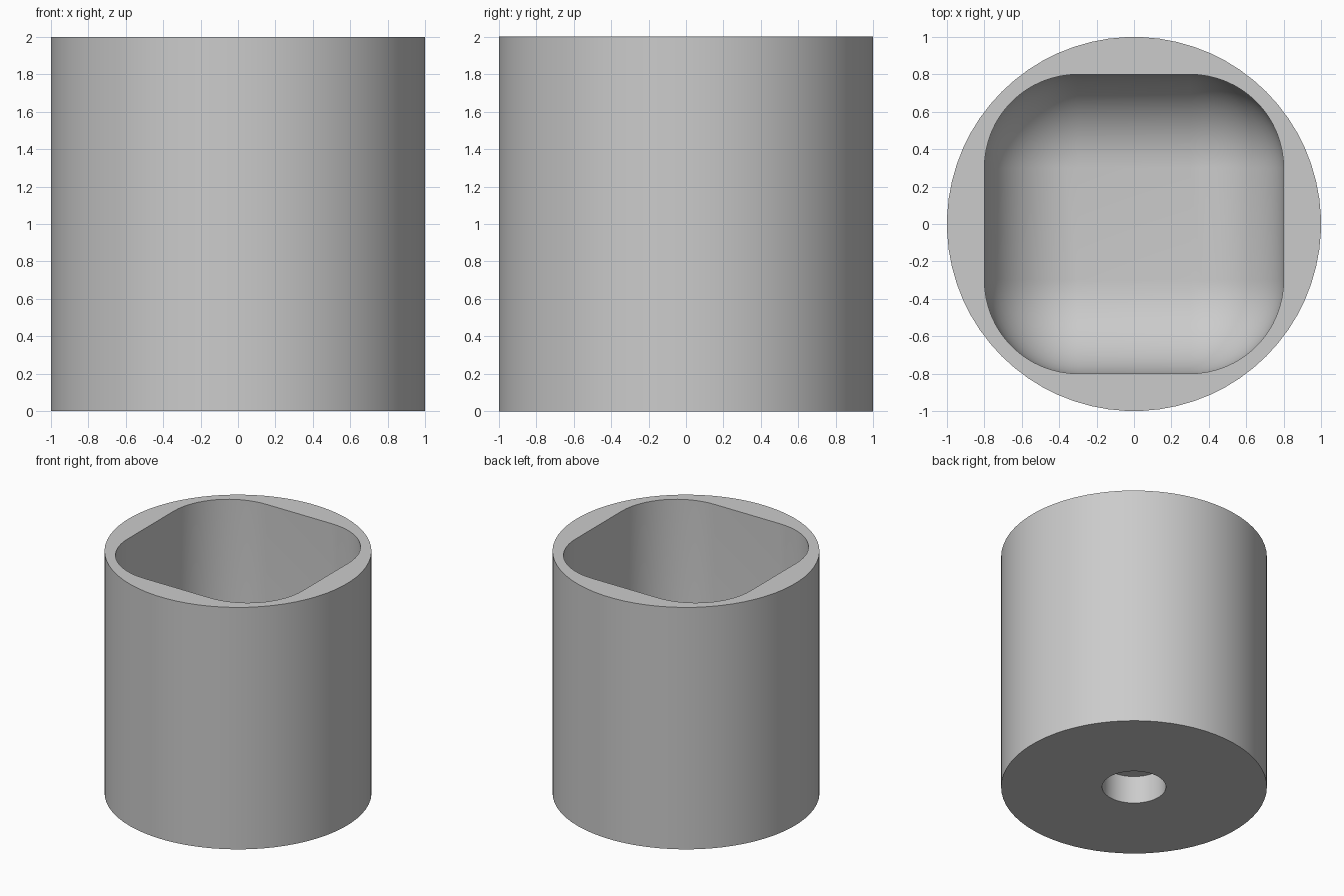
import bpy, bmesh, math

cube = bpy.data.objects.get("Cube")
if cube:
    bpy.data.objects.remove(cube, do_unlink=True)

ARC = 17                       # points per rounded corner
COUNT = ARC * 4                # points in every ring
FLOOR, FILLET, CORE = 0.4, 0.5, 0.3

grey = bpy.data.materials.new("light grey")
grey.use_nodes = True
colour = (0.6, 0.6, 0.6, 1)
grey.diffuse_color = colour
grey.node_tree.nodes["Principled BSDF"].inputs["Base Color"].default_value = colour

bm = bmesh.new()


def circle(radius, z):
    """Round ring of vertices."""
    angles = [(i + 0.5) * math.tau / COUNT for i in range(COUNT)]
    return [bm.verts.new((radius * math.cos(a), radius * math.sin(a), z)) for a in angles]


def rounded_square(radius, z):
    """Square ring of half width CORE grown outwards by a corner radius."""
    ring = []
    for q in range(4):
        mid = math.pi / 4 + q * math.pi / 2
        cx, cy = (CORE * math.sqrt(2) * f(mid) for f in (math.cos, math.sin))
        for i in range(ARC):
            a = (q + i / (ARC - 1)) * math.pi / 2
            ring.append(bm.verts.new((cx + radius * math.cos(a), cy + radius * math.sin(a), z)))
    return ring


# Blind hole underneath, round body, then the cavity
rings = [circle(0.24, 0.23), circle(0.24, 0), circle(1, 0), circle(1, 2),
         rounded_square(FILLET, 2)]

# Fillet rolling from the cavity walls into its floor
STEPS = 12
for s in range(STEPS):
    a = s / STEPS * math.pi / 2
    rings.append(rounded_square(FILLET * math.cos(a), FLOOR + FILLET * (1 - math.sin(a))))
rings.append(rounded_square(0, FLOOR))

for lower, upper in zip(rings, rings[1:]):
    for i in range(COUNT):
        j = (i + 1) % COUNT
        bm.faces.new((lower[i], lower[j], upper[j], upper[i]))

# Hole ceiling and cavity floor
bm.faces.new(rings[0])
bm.faces.new(rings[-1])
bmesh.ops.remove_doubles(bm, verts=bm.verts, dist=0.0001)
bmesh.ops.recalc_face_normals(bm, faces=bm.faces)

mesh = bpy.data.meshes.new("cup_body")
bm.to_mesh(mesh)
bm.free()
mesh.materials.append(grey)
body = bpy.data.objects.new("cup_body", mesh)
bpy.context.collection.objects.link(body)

bpy.ops.object.select_all(action="DESELECT")
body.select_set(True)
bpy.context.view_layer.objects.active = body
bpy.ops.object.shade_smooth_by_angle(angle=math.radians(35))
